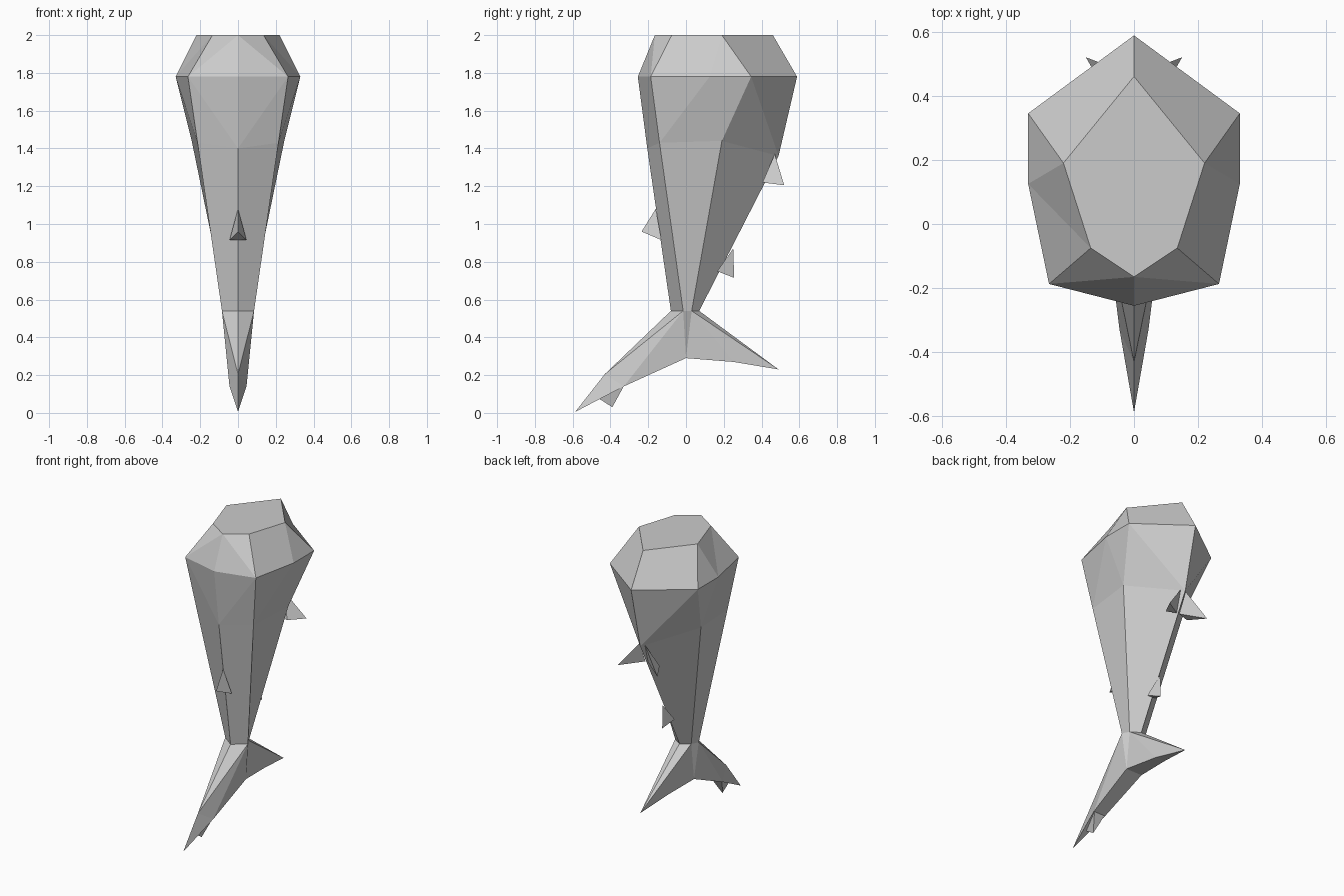
import bpy, bmesh

if "Cube" in bpy.data.objects:
    bpy.data.objects.remove(bpy.data.objects["Cube"])


def build(name, points, faces):
    """Flat-faced solid; lower-case letters are mirrored points, '=' marks faces that span the centre."""
    bm = bmesh.new()
    verts = {}
    for key, (x, y, z) in points.items():
        verts[key] = bm.verts.new((x, y, z))
        verts[key.lower()] = bm.verts.new((-x, y, z)) if x else verts[key]
    for face in faces.split():
        sides = [face.strip("=")]
        if "=" not in face:
            sides.append(sides[0].lower())
        for side in sides:
            bm.faces.new([verts[k] for k in side])
    bmesh.ops.recalc_face_normals(bm, faces=bm.faces)
    mesh = bpy.data.meshes.new(name)
    bm.to_mesh(mesh)
    bm.free()
    ob = bpy.data.objects.new(name, mesh)
    bpy.context.collection.objects.link(ob)


def fin(name, corners):
    """Four-cornered pointed fin."""
    bm = bmesh.new()
    v = [bm.verts.new(c) for c in corners]
    for i in range(4):
        bm.faces.new([v[j] for j in range(4) if j != i])
    bmesh.ops.recalc_face_normals(bm, faces=bm.faces)
    mesh = bpy.data.meshes.new(name)
    bm.to_mesh(mesh)
    bm.free()
    bpy.context.collection.objects.link(bpy.data.objects.new(name, mesh))


# Body cross-sections from the flat top to the tail root, then the two tail lobes
body = {
    "A": (0, -.165, 2), "B": (.135, -.075, 2), "C": (.22, .19, 2), "D": (0, .46, 2),
    "E": (0, -.255, 1.78), "F": (.265, -.187, 1.78), "G": (.33, .125, 1.78),
    "H": (.33, .345, 1.78), "I": (0, .588, 1.78),
    "J": (0, -.205, 1.4), "K": (.214, -.14, 1.43), "L": (.245, .19, 1.44), "M": (0, .49, 1.36),
    "N": (0, -.08, .54), "O": (.085, -.015, .54), "P": (.06, .03, .54), "Q": (0, .07, .54),
    "R": (0, -.43, .205), "S": (0, -.587, .005), "T": (.045, -.33, .14),
    "U": (.06, 0, .29), "V": (.035, .25, .27), "W": (0, .49, .23),
}
build("body_and_tail", body,
      "=ABCDcb ABF AFE BFG BGC CGH CHID "
      "EFJ FKJ FGK GLK GHL HML HIM "
      "JKON KLPO LMQP "
      "NOR OTR OUT RTS OPU PVU PWV PQW "
      "=TSt =UTtu =UVvu =VWv")

# Fins along the centre line
fin("dorsal_fin", [(0, -.16, 1.08), (0, -.235, .96), (.045, -.13, .915), (-.045, -.13, .915)])
fin("anal_fin", [(0, .25, .87), (0, .255, .715), (.03, .165, .75), (-.03, .165, .75)])
fin("tail_notch_fin", [(0, -.46, .075), (0, -.39, .03), (.04, -.33, .14), (-.04, -.33, .14)])

# Paired side fins
for side, s in (("right", 1), ("left", -1)):
    fin("pectoral_fin_" + side, [(s * .02, .47, 1.37), (s * .15, .52, 1.205),
                                 (s * .085, .405, 1.22), (s * .01, .42, 1.23)])
